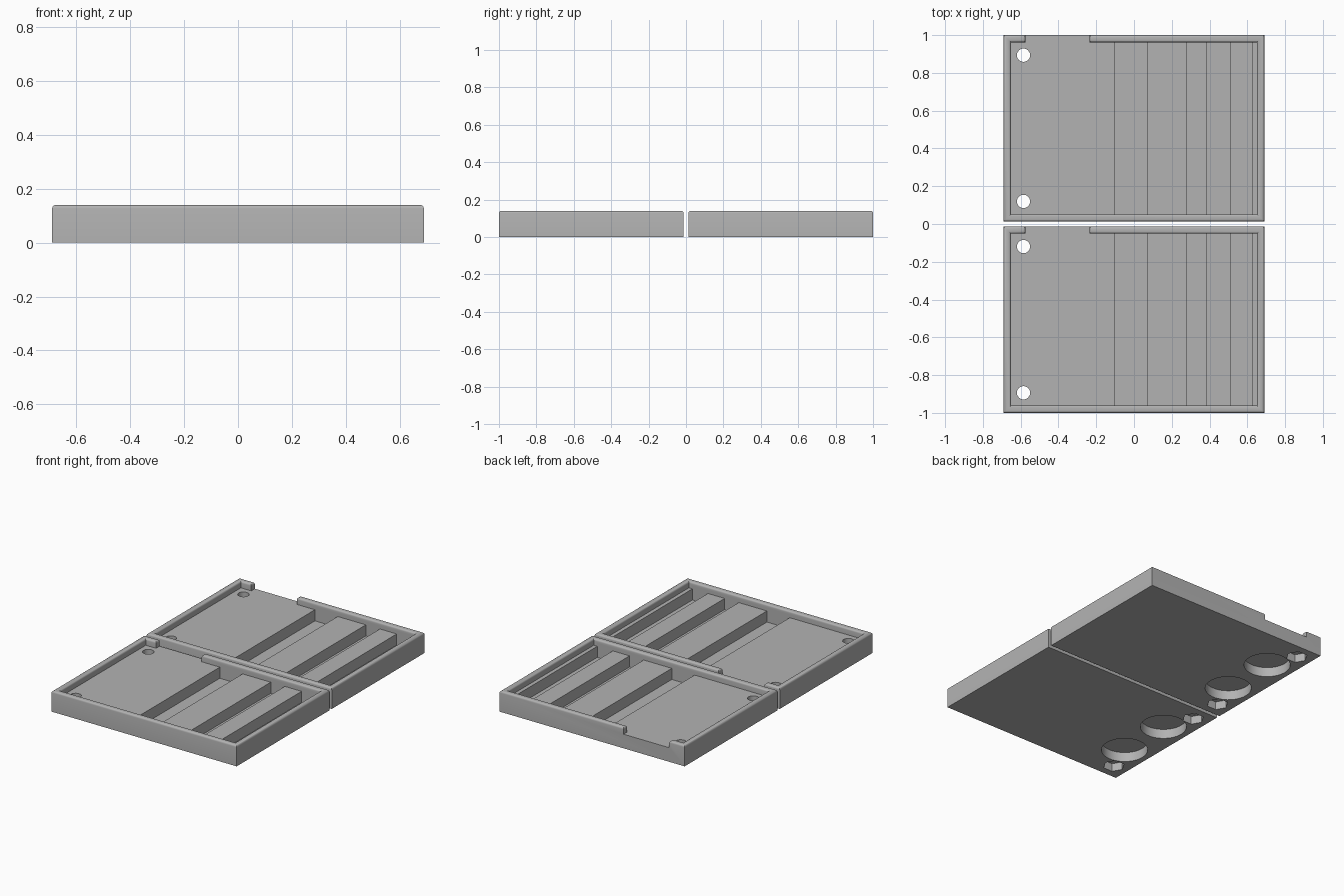
import bpy, bmesh, math

if "Cube" in bpy.data.objects:
    bpy.data.objects.remove(bpy.data.objects["Cube"])

# Overall sizes
W, L, H = 1.38, 0.987, 0.14          # tray outside
WALL, FLOOR, POCKET = 0.038, 0.095, 0.02
X0, Y0 = W / 2, L / 2
IX, IY = X0 - WALL, Y0 - WALL        # inside half sizes

grey = bpy.data.materials.new("grey_plastic")
grey.diffuse_color = (0.45, 0.45, 0.45, 1)
grey.use_nodes = True
grey.node_tree.nodes["Principled BSDF"].inputs["Base Color"].default_value = grey.diffuse_color


def prism(name, outline, z0, z1):
    """Solid made by extruding an outline in z."""
    bm = bmesh.new()
    base = bm.faces.new([bm.verts.new((x, y, z0)) for x, y in outline])
    top = bmesh.ops.extrude_face_region(bm, geom=[base])["geom"]
    for v in top:
        if isinstance(v, bmesh.types.BMVert):
            v.co.z = z1
    bmesh.ops.recalc_face_normals(bm, faces=bm.faces)
    me = bpy.data.meshes.new(name)
    bm.to_mesh(me)
    bm.free()
    ob = bpy.data.objects.new(name, me)
    bpy.context.collection.objects.link(ob)
    return ob


def rect(x0, x1, y0, y1):
    return [(x0, y0), (x1, y0), (x1, y1), (x0, y1)]


def ring(cx, cy, r, n):
    return [(cx + r * math.cos(2 * math.pi * i / n),
             cy + r * math.sin(2 * math.pi * i / n)) for i in range(n)]


def cut(ob, outline, z0, z1):
    cutter = prism("cutter", outline, z0, z1)
    cutter.hide_render = True
    mod = ob.modifiers.new("cut", 'BOOLEAN')
    mod.operation, mod.solver, mod.object = 'DIFFERENCE', 'EXACT', cutter
    bpy.context.view_layer.objects.active = ob
    bpy.ops.object.modifier_apply(modifier=mod.name)
    bpy.data.objects.remove(cutter)


# Tray body
tray = prism("back_tray", rect(-X0, X0, -Y0, Y0), 0, H)

# Main cavity with the opening through the back wall
cut(tray, [(-IX, -IY), (IX, -IY), (IX, IY), (-0.235, IY), (-0.235, Y0 + 0.1),
           (-0.575, Y0 + 0.1), (-0.575, IY), (-IX, IY)], FLOOR, H + 0.1)

# Round the top of the rim
bm = bmesh.new()
bm.from_mesh(tray.data)
rim = [e for e in bm.edges if all(v.co.z > H - 1e-4 for v in e.verts)
       and len(e.link_faces) == 2
       and any(abs(f.normal.z) < 0.5 for f in e.link_faces)]
bmesh.ops.bevel(bm, geom=rim, offset=0.013, segments=4, profile=0.5,
                affect='EDGES', clamp_overlap=True)
bm.to_mesh(tray.data)
bm.free()

# Long pockets in the floor
for a, b in ((-0.10, 0.07), (0.28, 0.385), (0.51, 0.626)):
    cut(tray, rect(a, b, -IY, IY), POCKET, FLOOR + 0.02)

# Screw holes with hexagonal nut recesses, and round recesses underneath
for s in (-1, 1):
    cut(tray, ring(-0.507, s * 0.19, 0.145, 48), -0.1, 0.065)
    cut(tray, ring(-0.585, s * 0.387, 0.068, 6), -0.1, 0.055)
    cut(tray, ring(-0.585, s * 0.387, 0.035, 32), -0.1, 0.2)

tray.data.materials.clear()
tray.data.materials.append(grey)
for p in tray.data.polygons:
    p.material_index = 0
bpy.ops.object.select_all(action='DESELECT')
tray.select_set(True)
bpy.context.view_layer.objects.active = tray
bpy.ops.object.shade_smooth_by_angle(angle=math.radians(30))

# Second identical tray in front
front = tray.copy()
front.data = tray.data.copy()
front.name = "front_tray"
bpy.context.collection.objects.link(front)
tray.location.y = 1 - Y0
front.location.y = Y0 - 1
